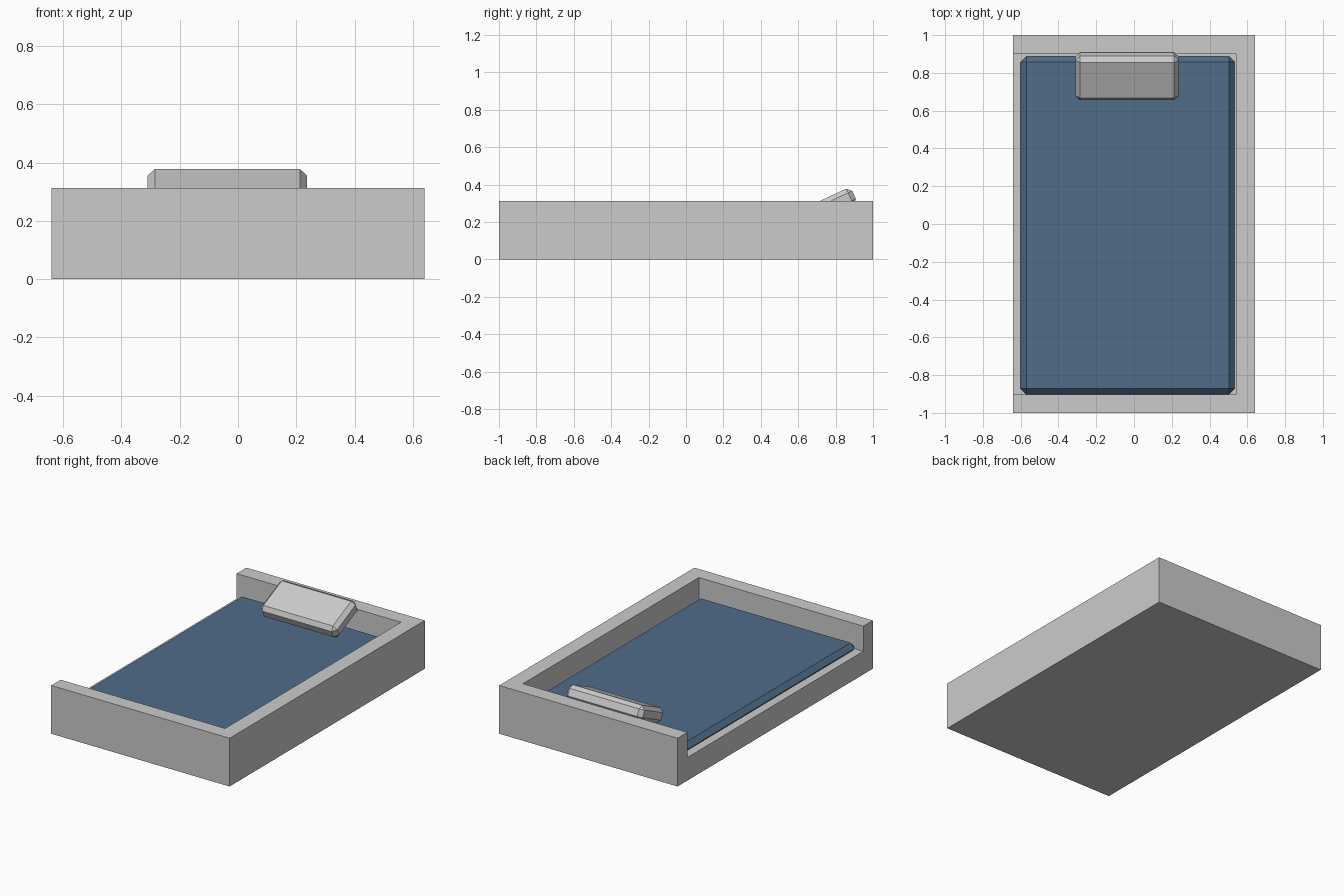
import bpy
import bmesh
from math import radians, sin, cos
from mathutils import Matrix, Vector

if "Cube" in bpy.data.objects:
    bpy.data.objects.remove(bpy.data.objects["Cube"])


def box(name, lo, hi):
    """Axis-aligned box between two corners, origin at its centre."""
    lo, hi = Vector(lo), Vector(hi)
    bm = bmesh.new()
    bmesh.ops.create_cube(bm, size=1, matrix=Matrix.Diagonal((*(hi - lo), 1)))
    mesh = bpy.data.meshes.new(name)
    bm.to_mesh(mesh)
    bm.free()
    obj = bpy.data.objects.new(name, mesh)
    obj.location = (lo + hi) / 2
    bpy.context.collection.objects.link(obj)
    return obj


def chamfer(obj, width):
    mod = obj.modifiers.new("chamfer", 'BEVEL')
    mod.width = width
    mod.segments = 1


# Bed frame: solid block with a recess open on the left side
frame = box("bed_frame", (-0.64, -1, 0), (0.64, 1, 0.313))
recess = box("recess_cutter", (-0.8, -0.903, 0.15), (0.54, 0.9, 0.5))
recess.hide_render = True
recess.hide_viewport = True
cut = frame.modifiers.new("recess", 'BOOLEAN')
cut.operation = 'DIFFERENCE'
cut.solver = 'EXACT'
cut.object = recess

# Mattress: thin chamfered slab
mattress = box("mattress", (-0.6, -0.902, 0.137), (0.533, 0.887, 0.199))
chamfer(mattress, 0.03)
blue = bpy.data.materials.new("mattress_blue")
blue.diffuse_color = (0.08, 0.15, 0.25, 1)
blue.use_nodes = True
blue.node_tree.nodes["Principled BSDF"].inputs["Base Color"].default_value = blue.diffuse_color
mattress.data.materials.append(blue)

# Pillow: chamfered block leaning on the back wall
length, thick, tilt = 0.257, 0.095, radians(25)
pillow = box("pillow", (-0.31, -length / 2, -thick / 2), (0.237, length / 2, thick / 2))
chamfer(pillow, 0.0245)
top_mid = Vector((pillow.location.x, 0.762, 0.334))
pillow.location = top_mid - Vector((0, -sin(tilt), cos(tilt))) * thick / 2
pillow.rotation_euler.x = tilt
